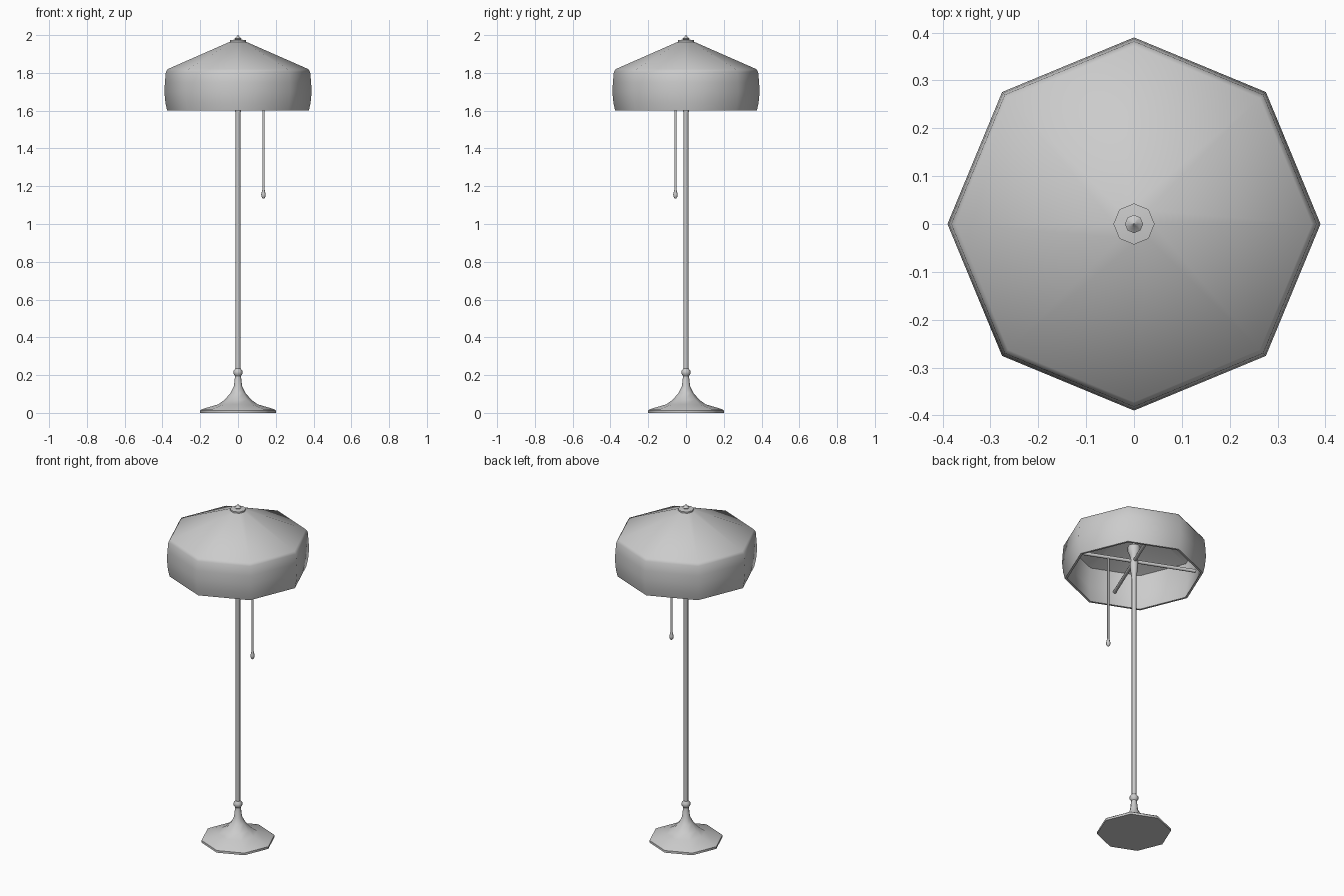
import bpy, bmesh
from math import pi, sin, cos, radians
from mathutils import Vector, Matrix

if "Cube" in bpy.data.objects:
    bpy.data.objects.remove(bpy.data.objects["Cube"], do_unlink=True)

SIDES = 8
grey = bpy.data.materials.new("plain grey")
grey.use_nodes = True
grey.diffuse_color = (0.6, 0.6, 0.6, 1)
grey.node_tree.nodes["Principled BSDF"].inputs["Base Color"].default_value = grey.diffuse_color


def finish(name, bm, angle=50):
    bmesh.ops.recalc_face_normals(bm, faces=bm.faces)
    mesh = bpy.data.meshes.new(name)
    bm.to_mesh(mesh)
    bm.free()
    mesh.materials.append(grey)
    obj = bpy.data.objects.new(name, mesh)
    bpy.context.collection.objects.link(obj)
    bpy.ops.object.select_all(action='DESELECT')
    obj.select_set(True)
    bpy.context.view_layer.objects.active = obj
    bpy.ops.object.shade_smooth_by_angle(angle=radians(angle))
    return obj


def lathe(name, profile, at=(0, 0), closed=False):
    """Turn (radius, height) points around a vertical axis."""
    bm = bmesh.new()
    rings = [[bm.verts.new((at[0] + r * cos(2 * pi * i / SIDES),
                            at[1] + r * sin(2 * pi * i / SIDES), z))
              for i in range(SIDES)] for r, z in profile]
    pairs = list(zip(rings, rings[1:]))
    if closed:
        pairs.append((rings[-1], rings[0]))
    else:
        bm.faces.new(rings[0])
        bm.faces.new(rings[-1])
    for a, b in pairs:
        for i in range(SIDES):
            j = (i + 1) % SIDES
            bm.faces.new((a[i], a[j], b[j], b[i]))
    return finish(name, bm)


# Weighted foot with a flared neck
lathe("base", [(0.2, 0), (0.2, 0.013), (0.19, 0.02), (0.105, 0.045), (0.07, 0.07),
               (0.04, 0.105), (0.022, 0.14), (0.015, 0.2)])
lathe("collar", [(0.015, 0.195), (0.024, 0.207), (0.024, 0.222), (0.014, 0.235)])

# Pole and the socket hidden inside the shade
lathe("pole", [(0.013, 0.19), (0.013, 1.58), (0.022, 1.66), (0.022, 1.7)])
lathe("socket", [(0.018, 1.69), (0.022, 1.72), (0.034, 1.75), (0.034, 1.78), (0.01, 1.79)])
lathe("finial_rod", [(0.008, 1.78), (0.008, 1.97)])

# Thick hollow shade
lathe("shade", [(0.375, 1.6), (0.384, 1.64), (0.39, 1.7), (0.387, 1.75), (0.382, 1.805),
                (0.372, 1.82), (0.04, 1.966), (0.01, 1.966), (0.01, 1.954),
                (0.037, 1.954), (0.365, 1.81), (0.378, 1.7), (0.362, 1.6)], closed=True)

# Cap and finial
lathe("cap", [(0.043, 1.963), (0.043, 1.973), (0.018, 1.976)])
lathe("finial", [(0.012, 1.974), (0.019, 1.982), (0.008, 1.99), (0.001, 2.0)])

# Support arms reaching the middle of four shade sides
arm_z, arm_length, turn = 1.69, 0.355, -pi / SIDES
bm = bmesh.new()
for k in range(4):
    matrix = (Matrix.Translation((0, 0, arm_z)) @ Matrix.Rotation(turn + k * pi / 2, 4, 'Z')
              @ Matrix.Translation((arm_length / 2, 0, 0)) @ Matrix.Rotation(pi / 2, 4, 'Y'))
    bmesh.ops.create_cone(bm, cap_ends=True, segments=SIDES, radius1=0.01,
                          radius2=0.01, depth=arm_length, matrix=matrix)
finish("support_arms", bm)

# Pull cord hanging from one arm
spot = Vector((cos(turn), sin(turn))) * 0.146
lathe("pull_cord", [(0.006, 1.165), (0.006, arm_z)], at=spot)
lathe("pull_knob", [(0.004, 1.135), (0.011, 1.145), (0.012, 1.157), (0.006, 1.182)], at=spot)
